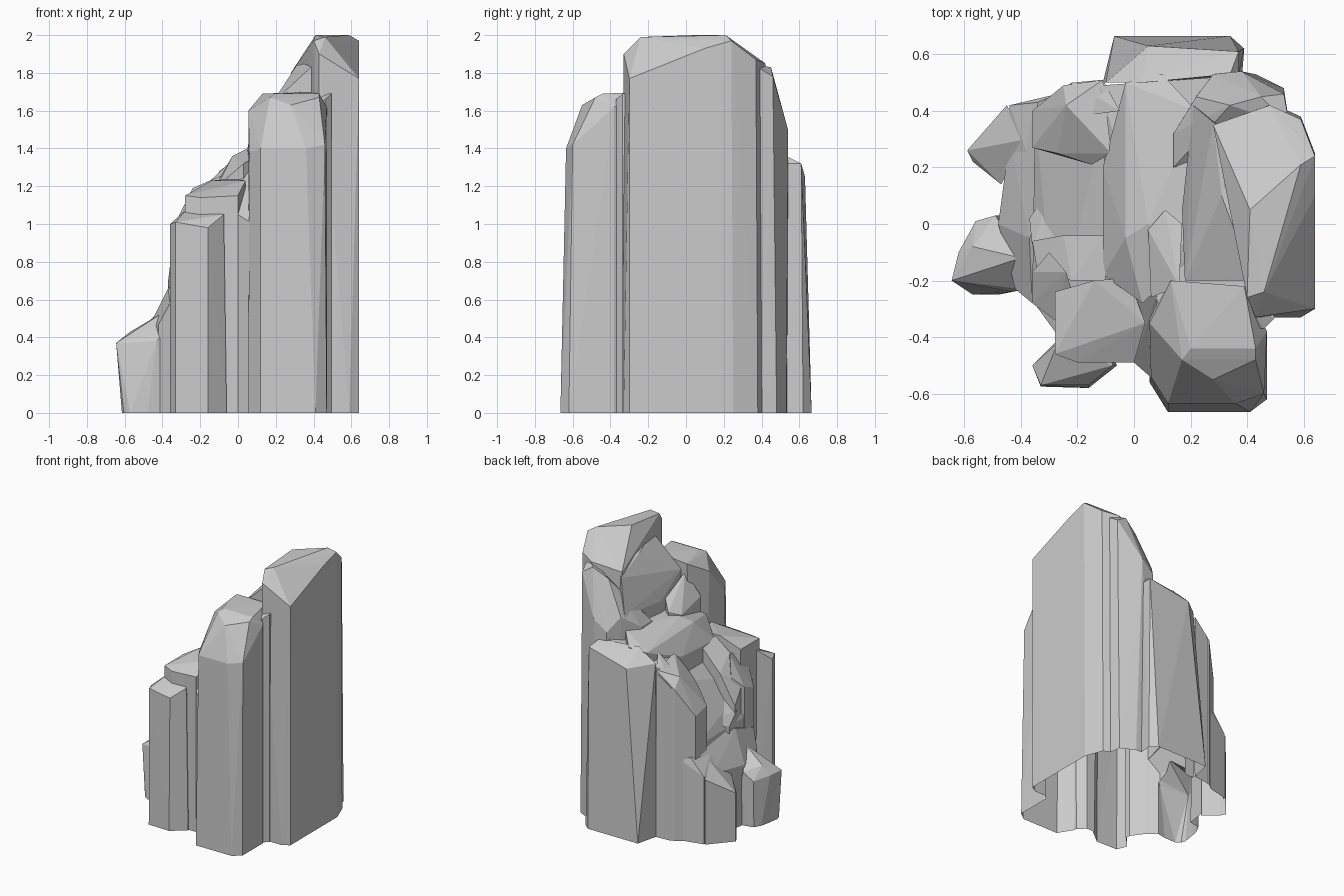
import bpy, bmesh

pieces = []

def column(name, top, base=None):
    """Faceted rock column: hull of the top points and the footprint below."""
    base = base or [p[:2] for p in top]
    bm = bmesh.new()
    for p in top:
        bm.verts.new(p)
    for x, y in base:
        bm.verts.new((x, y, 0))
        bm.verts.new((x, y, -0.3))
    r = bmesh.ops.convex_hull(bm, input=bm.verts[:])
    junk = {g for g in r["geom_interior"] + r["geom_unused"] if isinstance(g, bmesh.types.BMVert)}
    bmesh.ops.delete(bm, geom=list(junk), context='VERTS')
    bmesh.ops.recalc_face_normals(bm, faces=bm.faces[:])
    me = bpy.data.meshes.new(name)
    bm.to_mesh(me)
    bm.free()
    ob = bpy.data.objects.new(name, me)
    bpy.context.collection.objects.link(ob)
    pieces.append(ob)

# Tall right-hand tower
column("tower", [(.64, -.30, 1.77), (.43, -.33, 1.90), (.40, -.26, 1.97), (.46, -.24, 1.99),
                 (.64, .10, 1.93), (.64, .24, 1.97), (.59, .21, 2.0), (.59, .37, 1.87),
                 (.41, .05, 2.0), (.28, .35, 1.80), (.48, .42, 1.85)],
       [(.64, -.30), (.59, -.33), (.43, -.33), (.28, .35), (.48, .43), (.59, .38), (.64, .25)])
# Back and inner shoulder of the tower
column("tower_shoulder", [(.17, .05, 1.50), (.18, -.20, 1.64), (.23, -.15, 1.70), (.31, .10, 1.84),
                          (.28, .36, 1.76), (.36, .30, 1.84), (.42, -.20, 1.86), (.21, .42, 1.52)])
column("tower_back", [(.14, .20, 1.42), (.14, .32, 1.42), (.22, .45, 1.52), (.28, .53, 1.42),
                      (.38, .54, 1.50), (.34, .42, 1.76), (.45, .45, 1.83), (.53, .46, 1.78),
                      (.55, .35, 1.85)],
       [(.14, .20), (.14, .32), (.22, .46), (.28, .54), (.43, .53), (.53, .48), (.55, .35)])

# Large front column
column("front_column", [(.12, -.635, 1.40), (.36, -.635, 1.40), (.46, -.60, 1.42), (.06, -.54, 1.38),
                        (.17, -.48, 1.67), (.43, -.48, 1.67), (.28, -.55, 1.63), (.47, -.38, 1.62),
                        (.20, -.44, 1.69), (.43, -.44, 1.69), (.39, -.22, 1.70), (.13, -.20, 1.69),
                        (.055, -.35, 1.60)],
       [(.12, -.665), (.41, -.665), (.47, -.62), (.47, -.38), (.43, -.33), (.39, -.22),
        (.13, -.21), (.055, -.30), (.055, -.56)])
column("front_rib", [(.05, -.02, 1.40), (.11, .05, 1.43), (.17, .0, 1.5), (.16, -.22, 1.62), (.06, -.26, 1.45)])

# Middle shelf running front to back, and the solid rock behind it
column("shelf", [(-.11, .20, 1.22), (-.11, -.18, 1.20), (-.03, .50, 1.34), (-.03, -.05, 1.36),
                 (.05, .0, 1.40), (.22, .40, 1.42), (.22, -.1, 1.42), (.03, -.28, 1.32), (.1, .53, 1.36)])
column("shelf_core", [(-.12, .49, 1.24), (-.10, .16, 1.2), (.30, .52, 1.38), (.40, .1, 1.38),
                      (.42, -.36, 1.36), (.1, -.32, 1.3)])
column("gap_fill", [(-.03, -.25, 1.22), (.08, -.25, 1.3), (.08, -.56, 1.0), (.0, -.49, 1.05)])
column("gully_wall", [(.40, -.37, 1.62), (.46, -.37, 1.66), (.495, -.335, 1.69), (.50, -.25, 1.69), (.38, -.25, 1.69)])

# Back column, leaning inward
column("back_column", [(-.10, .50, 1.28), (.03, .50, 1.37), (.34, .53, 1.36), (.37, .53, 1.32),
                       (.05, .63, 1.25), (.37, .61, 1.32)],
       [(-.11, .50), (-.07, .665), (.34, .665), (.39, .62), (.38, .5)])

# Front-left steps
column("front_step_high", [(-.28, -.24, 1.15), (-.28, -.46, 1.15), (-.20, -.49, 1.14), (.0, -.49, 1.15),
                           (.04, -.35, 1.23), (-.02, -.19, 1.24), (-.14, -.20, 1.23)])
column("front_step_low", [(-.36, -.50, 1.0), (-.33, -.57, 1.01), (-.16, -.57, .98), (-.075, -.50, 1.05),
                          (-.27, -.42, 1.08), (-.10, -.42, 1.05)],
       [(-.36, -.50), (-.33, -.575), (-.16, -.58), (-.06, -.50), (-.10, -.42), (-.28, -.42)])

# Left-hand broken steps
column("left_core", [(-.35, .40, .68), (-.36, -.27, .70), (-.08, .47, 1.12), (-.08, -.35, 1.12), (-.28, -.38, .9)])
column("left_step_front", [(-.36, -.17, .92), (-.36, -.28, .88), (-.28, -.34, .98), (-.30, -.10, 1.0),
                           (-.24, -.17, 1.13), (-.2, -.3, 1.1)])
column("left_step_mid", [(-.36, -.06, .82), (-.34, -.18, .95), (-.25, -.04, 1.04), (-.10, -.04, 1.2),
                         (-.10, -.2, 1.22), (-.22, -.20, 1.13)])
column("left_step_hollow", [(-.37, .02, .70), (-.36, -.08, .78), (-.28, .15, .76), (-.08, .17, .98), (-.08, -.05, 1.08)])
column("left_step_back", [(-.36, .27, .95), (-.36, .40, .92), (-.25, .49, 1.12), (-.11, .51, 1.24),
                          (-.24, .42, 1.19), (-.15, .21, 1.16), (-.08, .25, 1.26), (-.27, .25, 1.08)])
column("left_back_edge", [(-.28, .46, 1.02), (-.22, .50, 1.14), (-.11, .51, 1.22), (-.05, .40, 1.32), (-.2, .38, 1.18)])

# Low left ledges
column("low_ledge", [(-.44, .30, .48), (-.48, .0, .44), (-.42, -.23, .47), (-.36, -.28, .58),
                     (-.37, -.05, .66), (-.34, .36, .64), (-.3, .1, .74)])
column("low_back_ledge", [(-.44, .42, .50), (-.34, .43, .62), (-.46, .20, .45), (-.36, .2, .62), (-.27, .46, .6)])
column("low_back_spur", [(-.59, .26, .36), (-.57, .22, .34), (-.47, .14, .42), (-.45, .42, .48), (-.38, .3, .58)])
column("low_front_spur", [(-.645, -.20, .37), (-.62, -.10, .36), (-.57, -.08, .43), (-.56, .01, .34),
                          (-.49, .03, .40), (-.48, -.08, .46), (-.40, -.12, .53), (-.40, -.23, .42), (-.43, -.24, .38)],
       [(-.59, -.19), (-.57, -.25), (-.48, -.25), (-.38, -.23), (-.40, .03), (-.56, .0)])

# Merge all columns into one open-bottomed shell
rock = pieces[0]
rock.name = "cliff_rock"
for part in pieces[1:]:
    mod = rock.modifiers.new("join", 'BOOLEAN')
    mod.operation, mod.solver, mod.object = 'UNION', 'EXACT', part
    mesh = bpy.data.meshes.new_from_object(rock.evaluated_get(bpy.context.evaluated_depsgraph_get()))
    rock.modifiers.clear()
    rock.data = mesh
    bpy.data.objects.remove(part)

bm = bmesh.new()
bm.from_mesh(rock.data)
bmesh.ops.bisect_plane(bm, geom=bm.verts[:] + bm.edges[:] + bm.faces[:], dist=1e-5,
                       plane_co=(0, 0, 0), plane_no=(0, 0, 1), clear_inner=True)
bm.to_mesh(rock.data)
bm.free()
